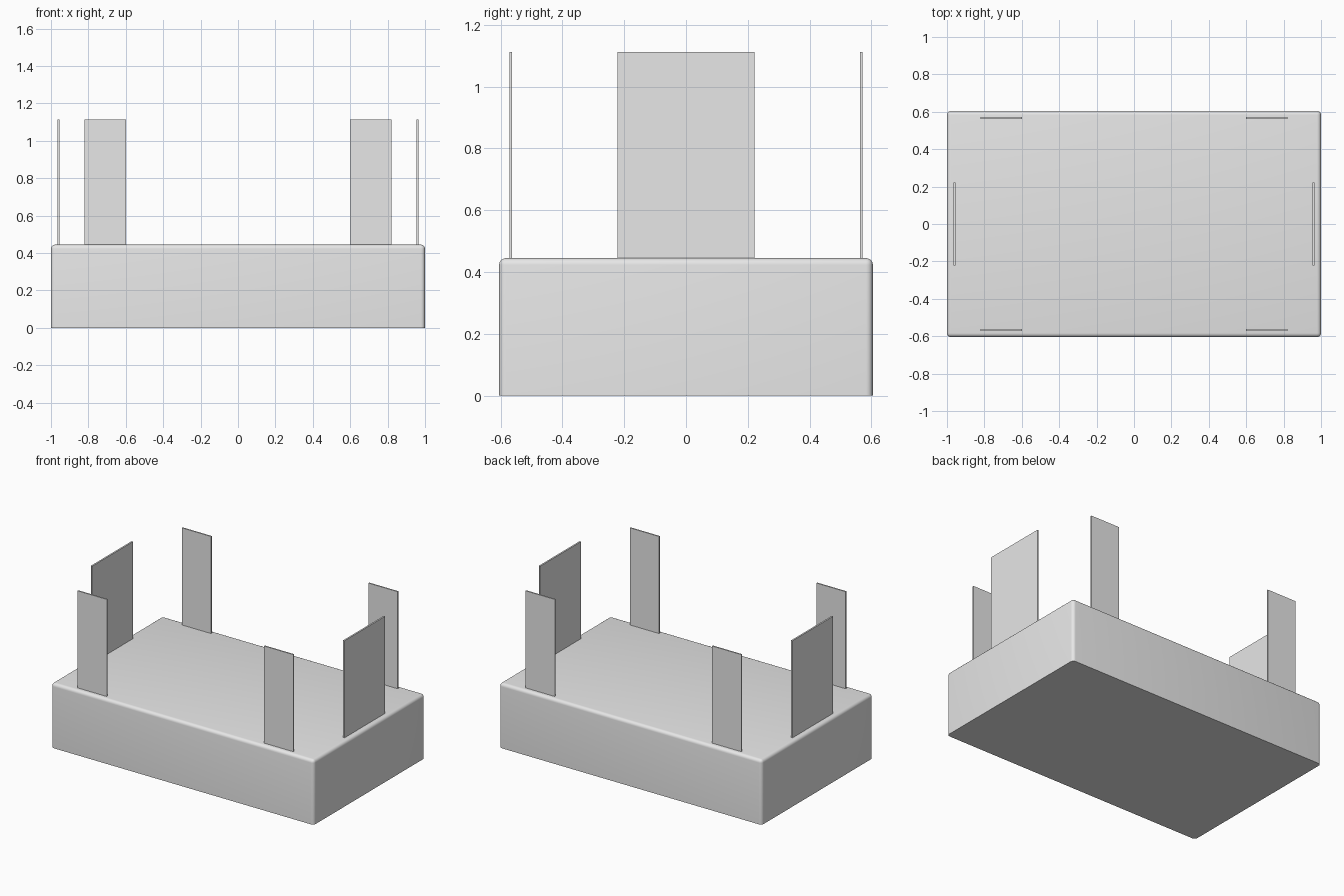
import bpy
import bmesh
import math

cube = bpy.data.objects.get("Cube")
if cube:
    bpy.data.objects.remove(cube, do_unlink=True)

# Single plain grey
grey = bpy.data.materials.new("light_grey")
grey.use_nodes = True
grey.diffuse_color = (0.8, 0.8, 0.8, 1)
grey.node_tree.nodes["Principled BSDF"].inputs["Base Color"].default_value = (0.8, 0.8, 0.8, 1)

BASE_TOP, PLATE_TOP = 0.445, 1.113
HALF_DEPTH = 0.605


def box(name, centre, size, radius=0):
    """Box standing on the ground side sharp, optionally rounded on all other edges."""
    bm = bmesh.new()
    bmesh.ops.create_cube(bm, size=1)
    for v in bm.verts:
        v.co = [c + s * p for c, s, p in zip(centre, size, v.co)]
    if radius:
        edges = [e for e in bm.edges if max(v.co.z for v in e.verts) > centre[2]]
        bmesh.ops.bevel(bm, geom=edges, offset=radius, segments=5,
                        profile=0.5, affect='EDGES')
    mesh = bpy.data.meshes.new(name)
    bm.to_mesh(mesh)
    bm.free()
    mesh.materials.append(grey)
    obj = bpy.data.objects.new(name, mesh)
    bpy.context.collection.objects.link(obj)
    return obj


# Solid base block, rounded at the top rim and vertical corners
base = box("base_block", (0, 0, BASE_TOP / 2), (2, 2 * HALF_DEPTH, BASE_TOP), 0.022)
bpy.ops.object.select_all(action='DESELECT')
base.select_set(True)
bpy.context.view_layer.objects.active = base
bpy.ops.object.shade_smooth_by_angle(angle=math.radians(40))

# Thin upright plates around the rim
height = PLATE_TOP - BASE_TOP
mid = BASE_TOP + height / 2
for side, sx in (("left", 1), ("right", -1)):
    box(side + "_end_plate", (sx * 0.96, 0, mid), (0.011, 0.444, height))
    for face, sy in (("front", -1), ("back", 1)):
        box(f"{face}_{side}_plate", (sx * 0.71, sy * 0.567, mid), (0.222, 0.009, height))
